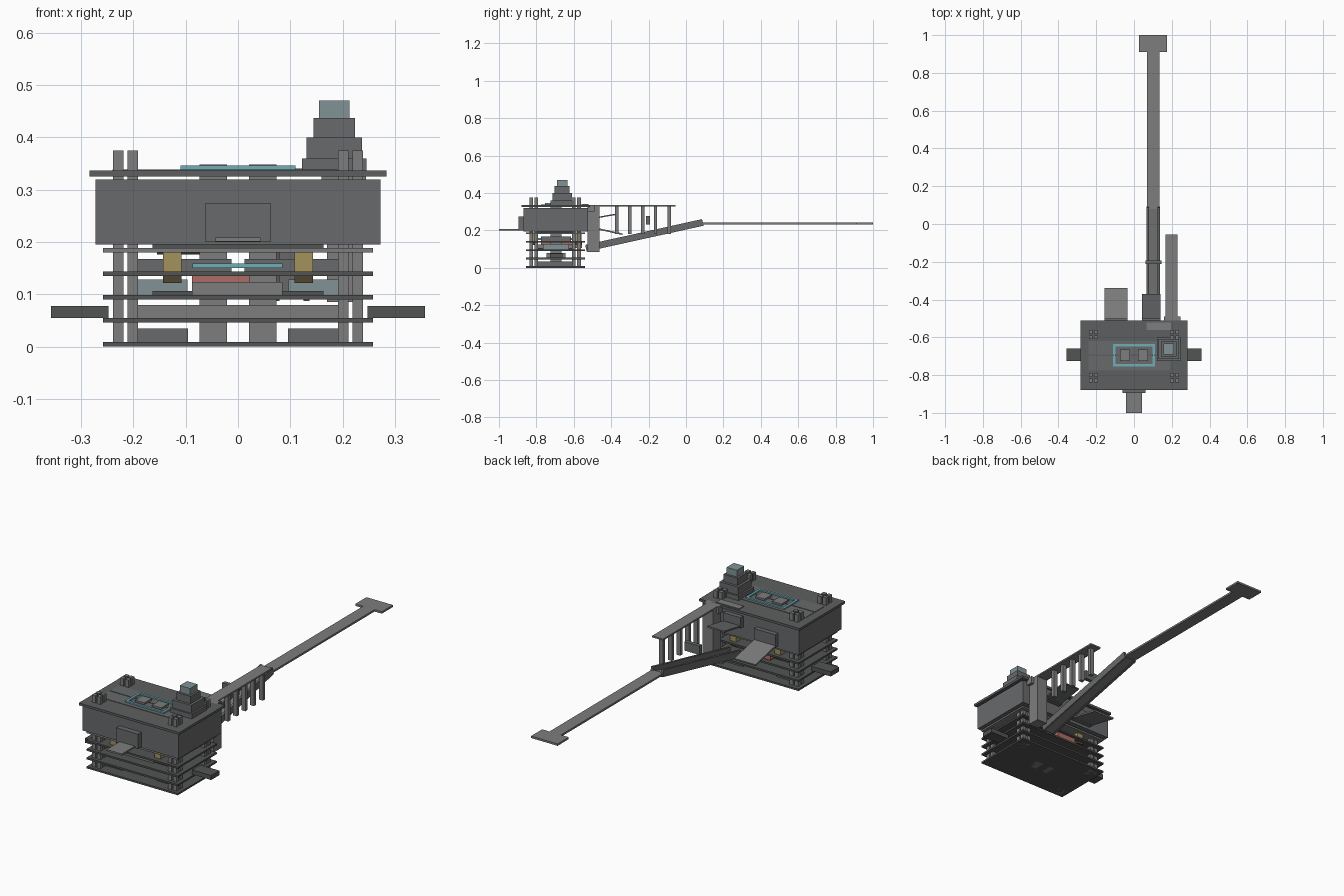
import bpy, math

CY = -0.695  # depth centre of the main block


def mat(name, rgb):
    m = bpy.data.materials.new(name)
    m.diffuse_color = (*rgb, 1)
    return m


DARK = mat("dark_grey", (0.085, 0.087, 0.088))
MID = mat("mid_grey", (0.14, 0.143, 0.146))
ROOF = mat("roof_grey", (0.11, 0.113, 0.115))
LIGHT = mat("light_grey", (0.205, 0.205, 0.208))
TEAL = mat("teal", (0.16, 0.42, 0.47))
SLATE = mat("slate", (0.22, 0.29, 0.31))
RED = mat("red", (0.42, 0.15, 0.125))
YELLOW = mat("yellow", (0.36, 0.29, 0.11))
BROWN = mat("brown", (0.08, 0.06, 0.03))


def box(name, x0, x1, y0, y1, z0, z1, m=LIGHT, tilt=0):
    me = bpy.data.meshes.new(name)
    hx, hy, hz = (x1 - x0) / 2, (y1 - y0) / 2, (z1 - z0) / 2
    v = [(a * hx, b * hy, c * hz) for c in (-1, 1) for a, b in ((-1, -1), (1, -1), (1, 1), (-1, 1))]
    f = [(3, 2, 1, 0), (4, 5, 6, 7)] + [(i, (i + 1) % 4, (i + 1) % 4 + 4, i + 4) for i in range(4)]
    me.from_pydata(v, [], f)
    me.materials.append(m)
    ob = bpy.data.objects.new(name, me)
    ob.location = ((x0 + x1) / 2, (y0 + y1) / 2, (z0 + z1) / 2)
    ob.rotation_euler.x = tilt
    bpy.context.collection.objects.link(ob)
    return ob


def pair(name, x0, x1, *rest):
    box(name + "_right", x0, x1, *rest)
    box(name + "_left", -x1, -x0, *rest)


def sloped(name, x0, x1, ya, za, yb, zb, t, m=LIGHT):
    """Flat plank following a line in the y-z plane."""
    length, cy, cz = math.hypot(yb - ya, zb - za), (ya + yb) / 2, (za + zb) / 2
    return box(name, x0, x1, cy - length / 2, cy + length / 2, cz - t / 2, cz + t / 2,
               m, math.atan2(zb - za, yb - ya))


# open lower decks
for i, z in enumerate((0, 0.046, 0.09, 0.135, 0.18)):
    box(f"deck_{i}", -0.258, 0.258, -0.855, -0.54, z, z + 0.009, LIGHT if i == 4 else DARK)
for z in (0.099, 0.188):
    box("deck_underlay", -0.163, 0.163, CY - 0.1, CY + 0.1, z, z + 0.007, DARK)

# upper hull and roof
box("hull", -0.272, 0.272, -0.868, -0.523, 0.195, 0.32, MID)
box("roof", -0.284, 0.284, -0.88, -0.512, 0.325, 0.337, ROOF)
box("roof_panel_front", -0.24, 0.19, -0.775, CY - 0.004, 0.337, 0.339, MID)
box("roof_panel_back", -0.24, 0.19, CY + 0.004, -0.62, 0.337, 0.339, MID)
box("roof_strip", 0.065, 0.195, -0.56, -0.522, 0.337, 0.341)

# corner post clusters and central columns
for x in (0.201, 0.229):
    for y in (-0.828, -0.80, -0.60, -0.572):
        pair("corner_post", x - 0.01, x + 0.01, y - 0.01, y + 0.01, 0, 0.375)
pair("column", 0.021, 0.074, CY - 0.03, CY + 0.03, 0, 0.348)

# teal skylight frame
for s in (-1, 1):
    y = CY + s * 0.053
    box("skylight_rail", -0.11, 0.11, y - 0.006, y + 0.006, 0.337, 0.346, TEAL)
pair("skylight_end", 0.098, 0.11, CY - 0.053, CY + 0.053, 0.337, 0.346, TEAL)

# stepped roof tower
for w, z0, z1, m in ((0.124, 0.337, 0.36, MID), (0.106, 0.36, 0.4, MID),
                     (0.08, 0.4, 0.437, MID), (0.058, 0.437, 0.471, SLATE)):
    h = w / 2
    box("tower_step", 0.184 - h, 0.184 + h, -0.662 - h, -0.662 + h, z0, z1, m)

# rooms and equipment on the decks
pair("ground_room", 0.096, 0.192, CY - 0.1, CY + 0.1, 0.009, 0.035, MID)
box("service_beam", -0.21, 0.21, CY - 0.05, CY + 0.05, 0.055, 0.08)
pair("side_platform", 0.248, 0.357, -0.726, -0.66, 0.055, 0.078, DARK)
pair("slate_cabinet", 0.097, 0.193, CY - 0.07, CY + 0.07, 0.099, 0.128, SLATE)
box("console", -0.088, 0.085, CY - 0.11, CY + 0.09, 0.099, 0.124)
box("red_unit", -0.088, 0.022, CY - 0.08, CY + 0.14, 0.105, 0.135, RED)
for s in (-1, 1):
    y = CY + s * 0.115
    pair("yellow_unit", 0.108, 0.143, y - 0.02, y + 0.02, 0.144, 0.18, YELLOW)
    pair("yellow_unit_base", 0.108, 0.143, y - 0.02, y + 0.02, 0.122, 0.135, BROWN)
box("teal_table", -0.087, 0.085, CY - 0.1, CY + 0.1, 0.15, 0.159, TEAL)
pair("upper_bench", 0.012, 0.108, CY - 0.08, CY + 0.08, 0.144, 0.168, MID)
pair("upper_cabinet", 0.14, 0.192, CY - 0.08, CY + 0.08, 0.144, 0.168, MID)

# front door and landing
box("front_door", -0.062, 0.062, -0.895, -0.866, 0.2, 0.275, MID)
box("front_landing", -0.043, 0.043, -1.0, -0.88, 0.201, 0.209)

# rear hatches with sloping plates
box("rear_hatch_large", -0.155, -0.035, -0.525, -0.5, 0.21, 0.275, MID)
sloped("rear_plate_large", -0.155, -0.035, -0.515, 0.218, -0.34, 0.18, 0.008)
box("rear_hatch_small", 0.042, 0.14, -0.525, -0.5, 0.255, 0.31, MID)
sloped("rear_plate_small", 0.042, 0.14, -0.515, 0.262, -0.37, 0.287, 0.007, MID)

# rear shaft and catwalk with hanging posts
box("rear_shaft", 0.17, 0.23, -0.527, -0.462, 0.085, 0.334)
box("shaft_bracket", 0.16, 0.245, -0.525, -0.49, 0.3, 0.337)
box("catwalk", 0.168, 0.23, -0.515, -0.055, 0.329, 0.337)
for y in (-0.37, -0.3, -0.232, -0.163, -0.09):
    box("catwalk_post", 0.188, 0.21, y - 0.009, y + 0.009, 0.182, 0.33)

# ramp with side rails, gate and long walkway
sloped("ramp_floor", 0.07, 0.135, -0.53, 0.095, 0.09, 0.234, 0.01)
for x in (0.067, 0.125):
    sloped("ramp_rail", x, x + 0.012, -0.535, 0.105, 0.09, 0.243, 0.036, MID)
box("ramp_gate", 0.06, 0.145, -0.213, -0.193, 0.232, 0.277, MID)
box("walkway", 0.07, 0.135, 0.08, 0.915, 0.232, 0.242)
box("walkway_pad", 0.026, 0.176, 0.91, 1.0, 0.232, 0.242)
